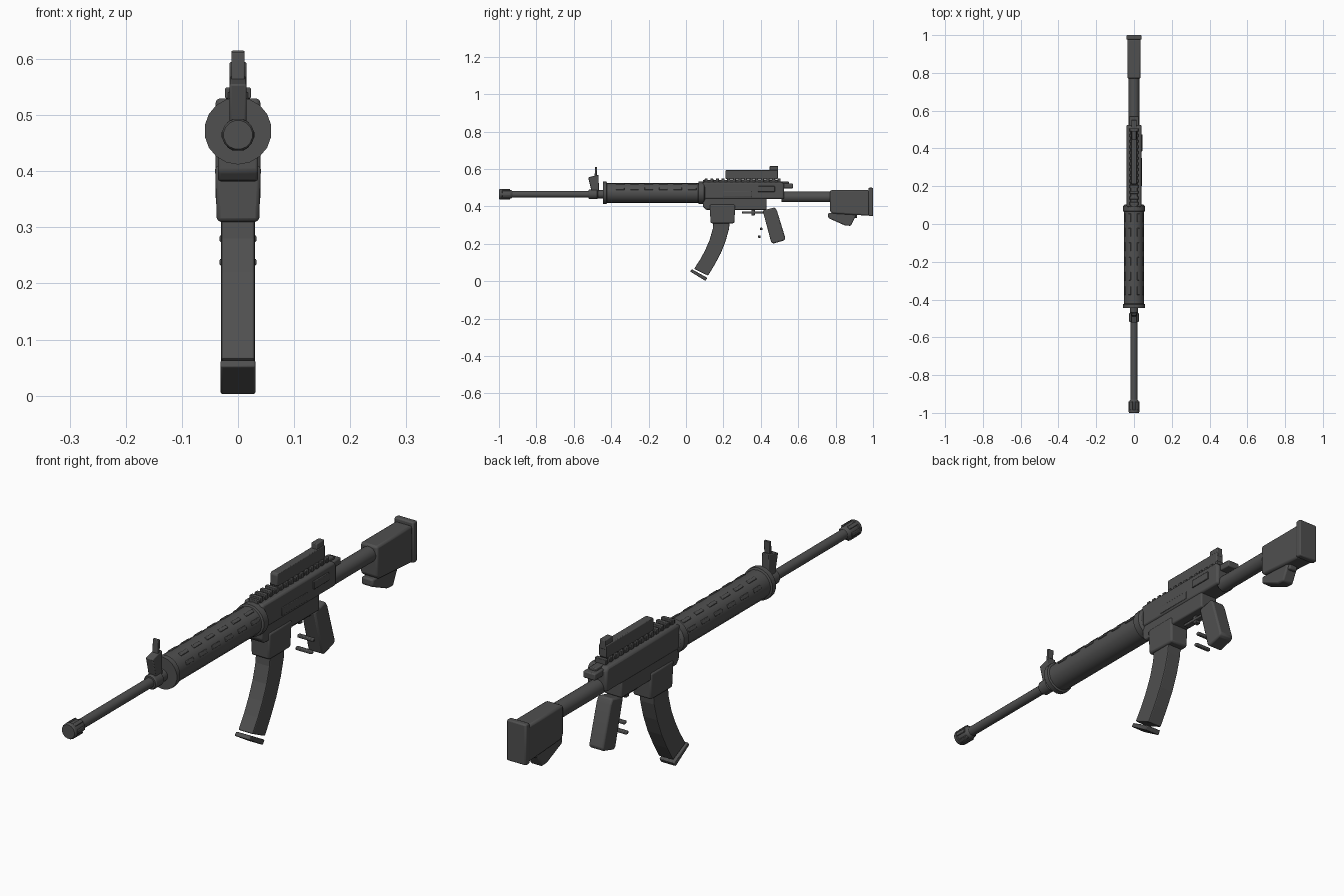
import bpy, bmesh, math
from mathutils import Matrix, Vector

if "Cube" in bpy.data.objects:
    bpy.data.objects.remove(bpy.data.objects["Cube"])

metal = bpy.data.materials.new("dark_grey")
metal.diffuse_color = (0.08, 0.08, 0.08, 1)
metal.use_nodes = True
metal.node_tree.nodes["Principled BSDF"].inputs["Base Color"].default_value = metal.diffuse_color


def finish(name, bm, bevel=0.0, segments=2, smooth=True):
    """Turn a bmesh into a named, optionally bevelled object."""
    bmesh.ops.recalc_face_normals(bm, faces=bm.faces)
    me = bpy.data.meshes.new(name)
    bm.to_mesh(me)
    bm.free()
    me.materials.append(metal)
    ob = bpy.data.objects.new(name, me)
    bpy.context.collection.objects.link(ob)
    if bevel:
        m = ob.modifiers.new("bevel", "BEVEL")
        m.width, m.segments = bevel, segments
        m.limit_method, m.angle_limit = "ANGLE", math.radians(35)
    if smooth:
        bpy.ops.object.select_all(action="DESELECT")
        ob.select_set(True)
        bpy.context.view_layer.objects.active = ob
        bpy.ops.object.shade_smooth_by_angle(angle=math.radians(30))
    return ob


def box(name, x, y, z, bevel=0.004):
    """Box from (min, max) ranges."""
    bm = bmesh.new()
    size = [b - a for a, b in (x, y, z)]
    mid = [(a + b) / 2 for a, b in (x, y, z)]
    bmesh.ops.create_cube(bm, size=1, matrix=Matrix.Translation(mid) @ Matrix.Diagonal((*size, 1)))
    return finish(name, bm, bevel)


def plate(name, points, half, bevel=0.006, centre=0.0):
    """Side profile of (y, z) points extruded across x."""
    bm = bmesh.new()
    f = bm.faces.new([bm.verts.new((centre - half, y, z)) for y, z in points])
    ext = bmesh.ops.extrude_face_region(bm, geom=[f])
    bmesh.ops.translate(bm, vec=(2 * half, 0, 0),
                        verts=[v for v in ext["geom"] if isinstance(v, bmesh.types.BMVert)])
    return finish(name, bm, bevel)


def lathe(name, profile, z, sides=20):
    """Round part along y from (y, radius) steps."""
    bm = bmesh.new()
    rings = [[bm.verts.new((r * math.cos(a), y, z + r * math.sin(a)))
              for a in (2 * math.pi * (i + .5) / sides for i in range(sides))] for y, r in profile]
    for a, b in zip(rings, rings[1:]):
        for i in range(sides):
            j = (i + 1) % sides
            bm.faces.new((a[i], a[j], b[j], b[i]))
    bm.faces.new(rings[0])
    bm.faces.new(rings[-1])
    return finish(name, bm)


# Barrel, muzzle and handguard
lathe("barrel", [(-0.94, .018), (-0.43, .018)], .465, 16)
lathe("muzzle", [(-1, .026), (-.995, .029), (-.985, .029), (-.982, .026), (-.945, .026),
                 (-.935, .023), (-.928, .018)], .465, 16)
for i in range(6):
    a = math.pi * i / 3
    r = box(f"muzzle_rib_{i}", (.022, .029), (-.985, -.94), (-.007, .007), .002)
    r.matrix_world = Matrix.Translation((0, 0, .465)) @ Matrix.Rotation(a, 4, "Y")
lathe("handguard", [(-.445, .06), (-.425, .06), (-.422, .053), (.065, .053), (.068, .06),
                    (.095, .06), (.102, .05)], .472, 18)
for i in range(6):
    y = -.375 + i * .077
    for s in (-1, 1):
        for j, a in enumerate((25, 65)):
            b = box(f"handguard_vent_{i}_{s}_{j}", (.046, .0555), (y, y + .045), (-.007, .007), .002)
            ang = math.radians(-a if s > 0 else a - 180)
            b.matrix_world = Matrix.Translation((0, 0, .472)) @ Matrix.Rotation(ang, 4, "Y")

# Front sight
lathe("sight_collar", [(-.52, .024), (-.515, .027), (-.475, .027), (-.47, .022), (-.44, .022)], .465, 16)
plate("front_sight", [(-.505, .48), (-.465, .48), (-.468, .57), (-.523, .555)], .015, .003)
plate("front_sight_post", [(-.49, .55), (-.478, .55), (-.475, .612), (-.485, .612)], .012, .002)

# Receiver
plate("upper_receiver", [(.09, .44), (.525, .44), (.525, .515), (.515, .53), (.09, .53)], .04, .008)
plate("lower_receiver", [(.09, .45), (.09, .40), (.105, .382), (.43, .382), (.43, .45)], .036, .005)
bm = bmesh.new()
bmesh.ops.create_cube(bm, size=1, matrix=Matrix.Translation((0, .195, .36)) @ Matrix.Diagonal((.082, .135, .10, 1)))
for v in bm.verts:
    if v.co.z < .36:
        v.co.x *= .92
        v.co.y = .195 + (v.co.y - .195) * .95
finish("magazine_well", bm, .007)
box("ejection_port", (.038, .045), (.385, .475), (.478, .508), .002)
box("bolt_cover", (.038, .044), (.395, .465), (.486, .50), .001)
box("side_panel", (.036, .042), (.20, .35), (.45, .48), .002)
box("charging_handle", (-.025, .025), (.515, .572), (.497, .522), .004)
box("charging_handle_stem", (-.014, .014), (.46, .55), (.505, .532), .003)

# Top rail with teeth
box("rail", (-.018, .018), (.09, .505), (.525, .541), .002)
for i in range(14):
    y = .10 + i * .03
    box(f"rail_tooth_{i}", (-.023, .023), (y, y + .016), (.53, .549), .002)

# Sight on top
plate("top_sight", [(.21, .55), (.22, .545), (.485, .545), (.492, .552), (.492, .595), (.215, .595), (.21, .588)], .015, .003)
box("rear_sight", (-.012, .012), (.447, .493), (.58, .615), .003)

# Curved magazine swept along an arc
bm = bmesh.new()
f_arc = [(.147, .33), (.143, .28), (.126, .22), (.102, .165), (.075, .115), (.043, .066)]
b_arc = [(.235, .33), (.23, .28), (.212, .215), (.186, .15), (.153, .088), (.118, .03)]
prev = None
for (fy, fz), (by, bz) in zip(f_arc, b_arc):
    ring = [bm.verts.new(c) for c in ((-.03, fy, fz), (.03, fy, fz), (.03, by, bz), (-.03, by, bz))]
    if prev:
        for i in range(4):
            j = (i + 1) % 4
            bm.faces.new((prev[i], prev[j], ring[j], ring[i]))
    else:
        bm.faces.new(ring)
    prev = ring
bm.faces.new(prev)
finish("magazine", bm, .004, smooth=False)
plate("magazine_base", [(.022, .052), (.032, .064), (.114, .018), (.104, .002)], .031, .003)

# Grip, trigger guard and cross pins
plate("grip", [(.41, .378), (.475, .395), (.487, .375), (.532, .228), (.525, .218), (.465, .201), (.455, .21)], .03, .008)
box("trigger_guard", (-.012, .012), (.30, .42), (.362, .373), .002)
box("guard_post", (-.01, .01), (.35, .368), (.352, .39), .002)
for i, (y, z) in enumerate([(.403, .28), (.392, .238)]):
    box(f"cross_pin_{i}", (-.033, .033), (y - .007, y + .007), (z - .006, z + .006), .003)

# Buffer tube and stock
lathe("buffer_tube", [(.51, .029), (.80, .029)], .451, 20)
plate("stock", [(.77, .372), (.785, .362), (.98, .35), (.98, .487), (.77, .487)], .035, .008)
plate("stock_toe", [(.76, .365), (.76, .338), (.85, .298), (.882, .296), (.915, .365)], .024, .006)
box("stock_latch", (-.018, .018), (.87, .915), (.337, .365), .005)
box("butt_plate", (-.04, .04), (.976, 1.0), (.348, .50), .005)
